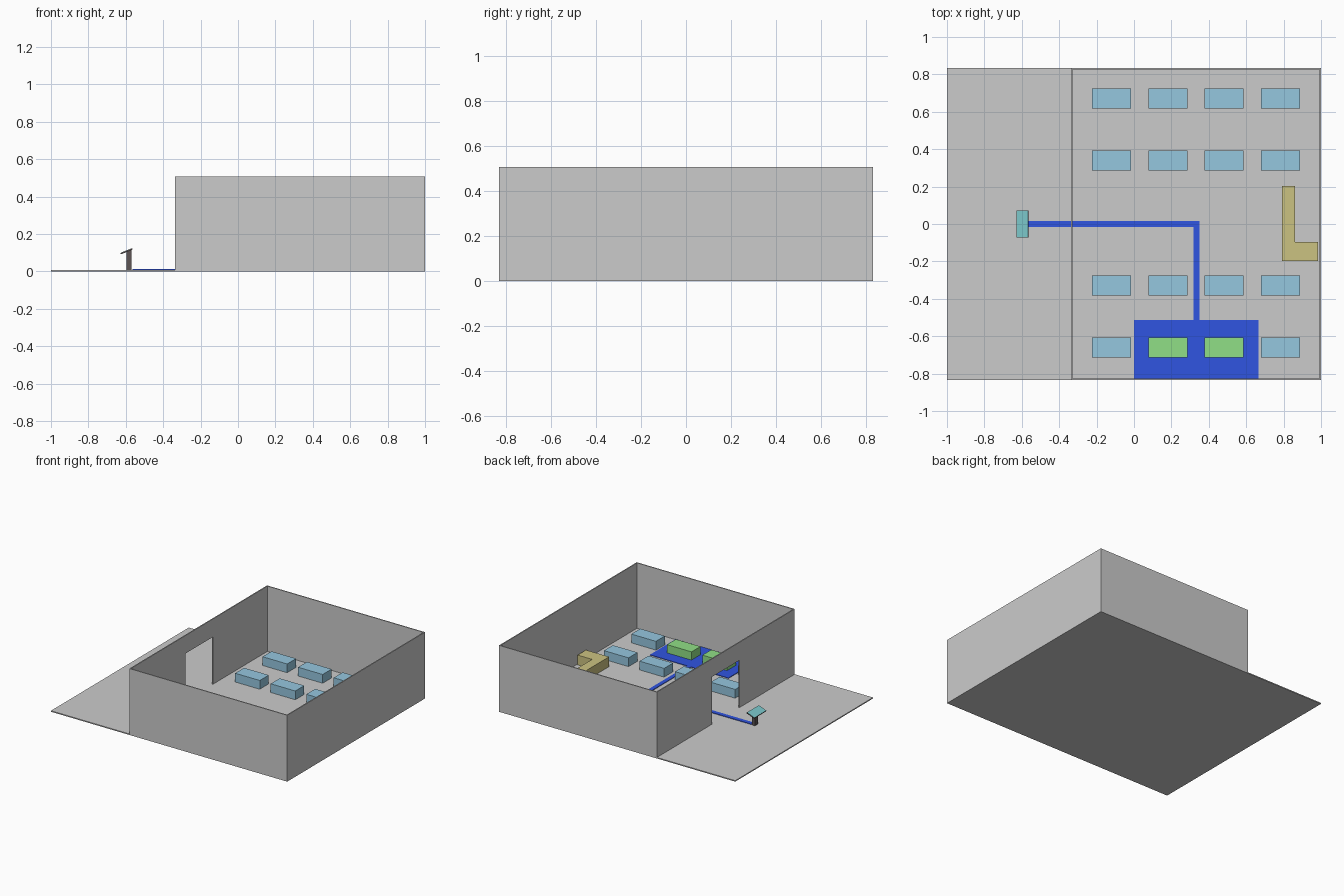
import bpy, bmesh, math
from mathutils import Matrix

if "Cube" in bpy.data.objects:
    bpy.data.objects.remove(bpy.data.objects["Cube"])

FLOOR = 0.008          # floor thickness
TOP = 0.508            # wall top
HX, HY = 1.0, 0.833    # half footprint
FX = -0.337            # outer face of the entrance wall
T = 0.008              # wall thickness


def material(name, rgb):
    m = bpy.data.materials.new(name)
    m.diffuse_color = (*rgb, 1)
    m.use_nodes = True
    m.node_tree.nodes["Principled BSDF"].inputs["Base Color"].default_value = m.diffuse_color
    return m


LIGHT_BLUE = material("light_blue", (0.30, 0.57, 0.74))
GREEN = material("green", (0.28, 0.74, 0.24))
YELLOW = material("yellow", (0.60, 0.54, 0.22))
BLUE = material("blue", (0.03, 0.09, 0.75))
TEAL = material("teal", (0.20, 0.58, 0.60))
DARK = material("dark_grey", (0.11, 0.09, 0.09))


def prism(name, outline, height, matrix=None, mat=None):
    """Extrude a flat XY outline upward, then place it with a matrix."""
    bm = bmesh.new()
    face = bm.faces.new([bm.verts.new((x, y, 0)) for x, y in outline])
    ext = bmesh.ops.extrude_face_region(bm, geom=[face])
    verts = [g for g in ext["geom"] if isinstance(g, bmesh.types.BMVert)]
    bmesh.ops.translate(bm, vec=(0, 0, height), verts=verts)
    bm.transform(matrix or Matrix())
    bmesh.ops.recalc_face_normals(bm, faces=bm.faces)
    mesh = bpy.data.meshes.new(name)
    bm.to_mesh(mesh)
    bm.free()
    ob = bpy.data.objects.new(name, mesh)
    bpy.context.collection.objects.link(ob)
    if mat:
        mesh.materials.append(mat)
    return ob


def rect(x0, x1, y0, y1):
    return [(x0, y0), (x1, y0), (x1, y1), (x0, y1)]


def up(z):
    return Matrix.Translation((0, 0, z))


# floor slab
prism("floor", rect(-HX, HX, -HY, HY), FLOOR)

# three plain walls as one U-shaped plan
xi, yi = HX - T, HY - T
prism("room_walls", [(FX + T, -HY), (HX, -HY), (HX, HY), (FX + T, HY),
                     (FX + T, yi), (xi, yi), (xi, -yi), (FX + T, -yi)],
      TOP - FLOOR, up(FLOOR))

# entrance wall with doorway: outline in (y, z), extruded along x
D, DH = 0.166, 0.37
yz_to_x = Matrix(((0, 0, 1, FX), (1, 0, 0, 0), (0, 1, 0, 0), (0, 0, 0, 1)))
prism("entrance_wall", [(-HY, FLOOR), (-D, FLOOR), (-D, DH), (D, DH), (D, FLOOR),
                        (HY, FLOOR), (HY, TOP), (-HY, TOP)], T, yz_to_x)

# table grid, with the two highlighted ones in green
for r, y in enumerate((-0.66, -0.329, 0.34, 0.671)):
    for c in range(4):
        x = -0.12 + 0.301 * c
        chosen = r == 0 and c in (1, 2)
        prism(f"{'chosen_table' if chosen else 'table'}_{r}_{c}",
              rect(x - 0.104, x + 0.104, y - 0.054, y + 0.054), 0.067,
              up(FLOOR), GREEN if chosen else LIGHT_BLUE)

# L-shaped service counter
prism("counter", [(0.79, -0.198), (0.985, -0.198), (0.985, -0.096),
                  (0.862, -0.096), (0.862, 0.203), (0.79, 0.203)],
      0.075, up(FLOOR), YELLOW)

# floor route from kiosk to highlighted zone
w = 0.016
prism("route", [(-0.565, -w), (0.333 - w, -w), (0.333 - w, -0.513), (0.0, -0.513),
                (0.0, -yi), (0.665, -yi), (0.665, -0.513), (0.333 + w, -0.513),
                (0.333 + w, w), (-0.565, w)], 0.004, up(FLOOR), BLUE)

# kiosk: post with slanted top, tilted panel and screen
tilt = Matrix.Translation((-0.595, 0, 0.104)) @ Matrix.Rotation(math.radians(-22), 4, 'Y')
xz_to_y = Matrix(((1, 0, 0, 0), (0, 0, 1, -0.018), (0, 1, 0, 0), (0, 0, 0, 1)))
prism("kiosk_post", [(-0.597, FLOOR), (-0.570, FLOOR), (-0.570, 0.115), (-0.597, 0.104)],
      0.036, xz_to_y, DARK)
prism("kiosk_panel", rect(-0.034, 0.034, -0.073, 0.073), 0.007, tilt, DARK)
prism("kiosk_screen", rect(-0.033, 0.033, -0.072, 0.072), 0.001, tilt @ up(0.007), TEAL)
